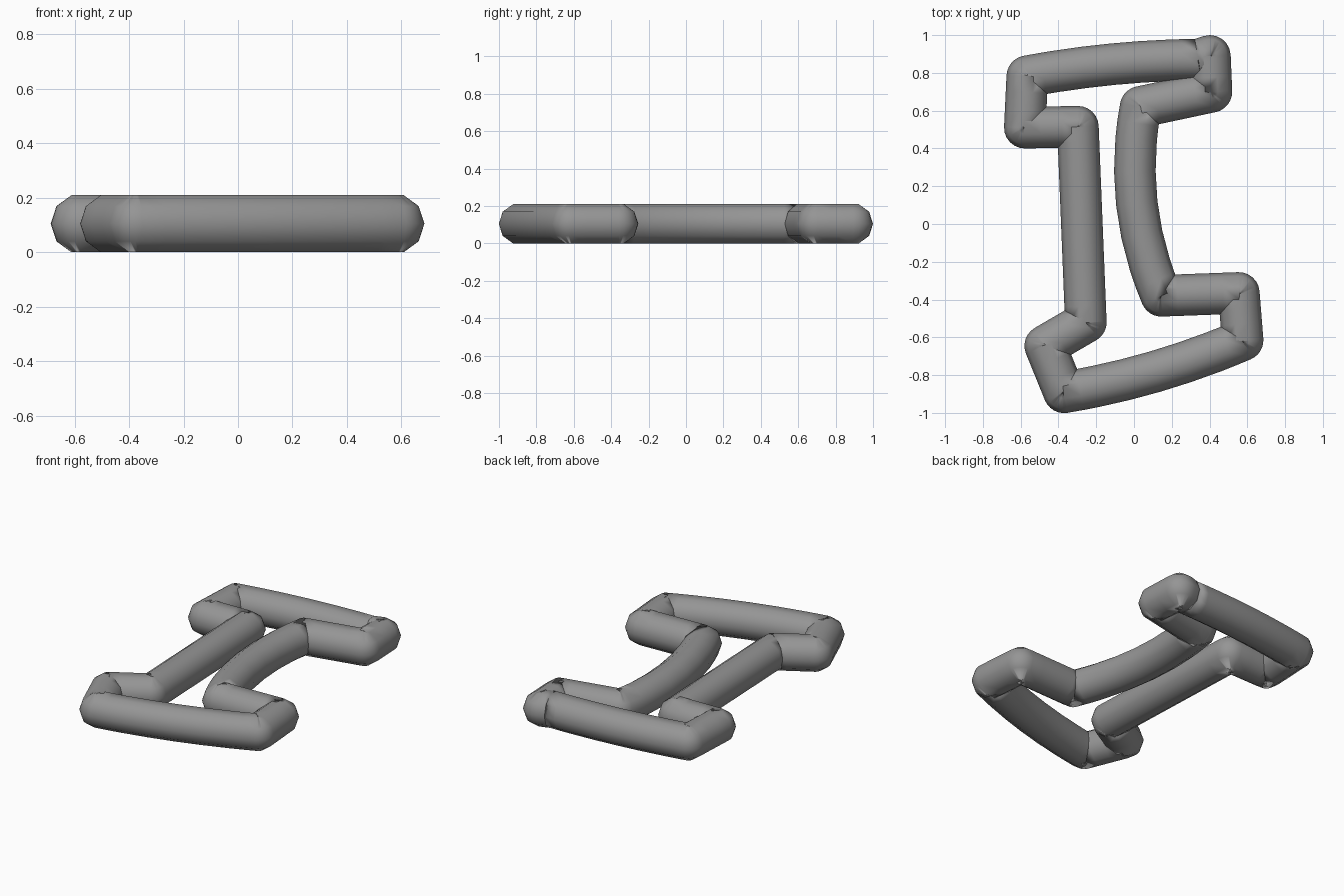
import bpy, bmesh, math
from mathutils import Vector

if "Cube" in bpy.data.objects:
    bpy.data.objects.remove(bpy.data.objects["Cube"])

R, SIDES, ARC = 0.11, 10, 6
Z = R * math.sin(math.radians(72))   # flat facet rests on the ground
HOLD = 0.085                         # distance of the holding rings from each corner

# Corners of the outline, clockwise, with the sideways bow of the run that follows
corners = [
    (0.402, 0.89, 0), (0.41, 0.70, 0), (0.035, 0.62, 0.076), (0.145, -0.38, 0),
    (0.555, -0.365, 0), (0.575, -0.615, -0.03), (-0.37, -0.891, 0), (-0.47, -0.645, 0),
    (-0.255, -0.52, 0), (-0.297, 0.515, 0), (-0.578, 0.51, 0), (-0.565, 0.782, -0.02),
    (0.34, 0.870, 0),
]


def run_points(i):
    """Centre points and headings along one gently bowed run."""
    a = Vector(corners[i][:2])
    b = Vector(corners[(i + 1) % len(corners)][:2])
    h = corners[i][2]
    d = b - a
    side = Vector((d.y, -d.x)).normalized()   # right of travel
    e = min(HOLD / d.length, 0.4)
    ts = [0, e, 1 - e, 1]
    if h:
        ts = [0, e] + [k / 6 for k in range(1, 6)] + [1 - e, 1]
    out = []
    for t in sorted(ts):
        p = a + d * t + side * h * 4 * t * (1 - t)
        tan = d + side * h * 4 * (1 - 2 * t)
        out.append((p, math.atan2(tan.y, tan.x)))
    return out


# Runs joined by fans of rotated rings that round the corners
runs = [run_points(i) for i in range(len(corners))]
stations = []
for i, run in enumerate(runs):
    stations += run
    p, a0 = run[-1]
    a1 = runs[(i + 1) % len(runs)][0][1]
    turn = (a1 - a0 + math.pi) % (2 * math.pi) - math.pi
    stations += [(p, a0 + turn * k / ARC) for k in range(1, ARC)]

# Tube skin; coincident corner rings are merged by position
bm = bmesh.new()
rings = []
for p, ang in stations:
    nx, ny = -math.sin(ang), math.cos(ang)
    ring = []
    for s in range(SIDES):
        t = 2 * math.pi * s / SIDES
        u, w = R * math.cos(t), R * math.sin(t)
        ring.append(bm.verts.new((p.x + nx * u, p.y + ny * u, Z + w)))
    rings.append(ring)
for i, r0 in enumerate(rings):
    r1 = rings[(i + 1) % len(rings)]
    for s in range(SIDES):
        q = (s + 1) % SIDES
        # wound so that normals point away from the centre line
        bm.faces.new((r0[s], r1[s], r1[q], r0[q])).smooth = True
bm.normal_update()
first = next(iter(bm.faces))
mid = (stations[0][0] + stations[1][0]) / 2
if first.normal.dot(first.calc_center_median() - Vector((mid.x, mid.y, Z))) < 0:
    bmesh.ops.reverse_faces(bm, faces=bm.faces[:])

me = bpy.data.meshes.new("outline_tube")
bm.to_mesh(me)
bm.free()
ob = bpy.data.objects.new("outline_tube", me)
bpy.context.collection.objects.link(ob)

# Dark grey finish
mat = bpy.data.materials.new("dark_grey")
mat.diffuse_color = (0.3, 0.3, 0.3, 1)
mat.use_nodes = True
mat.node_tree.nodes["Principled BSDF"].inputs["Base Color"].default_value = mat.diffuse_color
me.materials.append(mat)
